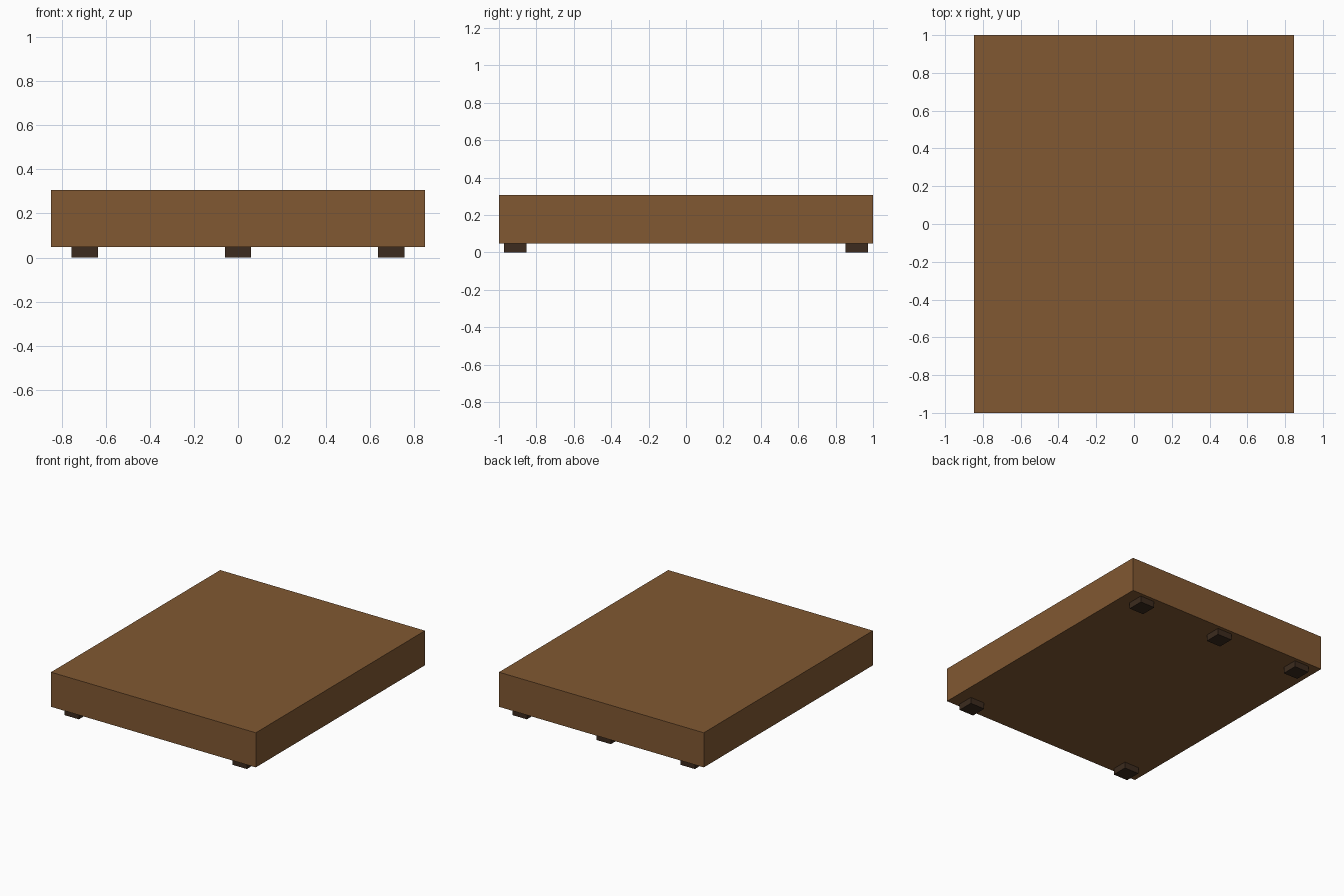
import bpy

if "Cube" in bpy.data.objects:
    bpy.data.objects.remove(bpy.data.objects["Cube"])


def material(name, color):
    mat = bpy.data.materials.new(name)
    mat.diffuse_color = (*color, 1)
    mat.use_nodes = True
    mat.node_tree.nodes["Principled BSDF"].inputs["Base Color"].default_value = mat.diffuse_color
    return mat


def box(name, center, size, mat):
    bpy.ops.mesh.primitive_cube_add(size=1, location=center)
    obj = bpy.context.object
    obj.name = name
    obj.scale = size
    bpy.ops.object.transform_apply(location=False, rotation=False, scale=True)
    obj.data.materials.append(mat)
    return obj


wood = material("wood", (0.22, 0.098, 0.032))
dark = material("dark_wood", (0.045, 0.024, 0.013))

FOOT_H, TOP = 0.047, 0.306

# Solid platform slab
box("platform", (0, 0, (FOOT_H + TOP) / 2), (1.695, 2.0, TOP - FOOT_H), wood)

# Low square feet: two at the front, three along the back
feet = {
    "front_foot_left": (-0.695, -0.914),
    "front_foot_right": (0.695, -0.914),
    "back_foot_left": (-0.695, 0.914),
    "back_foot_middle": (0, 0.914),
    "back_foot_right": (0.695, 0.914),
}
for name, (x, y) in feet.items():
    box(name, (x, y, FOOT_H / 2), (0.12, 0.12, FOOT_H), dark)
